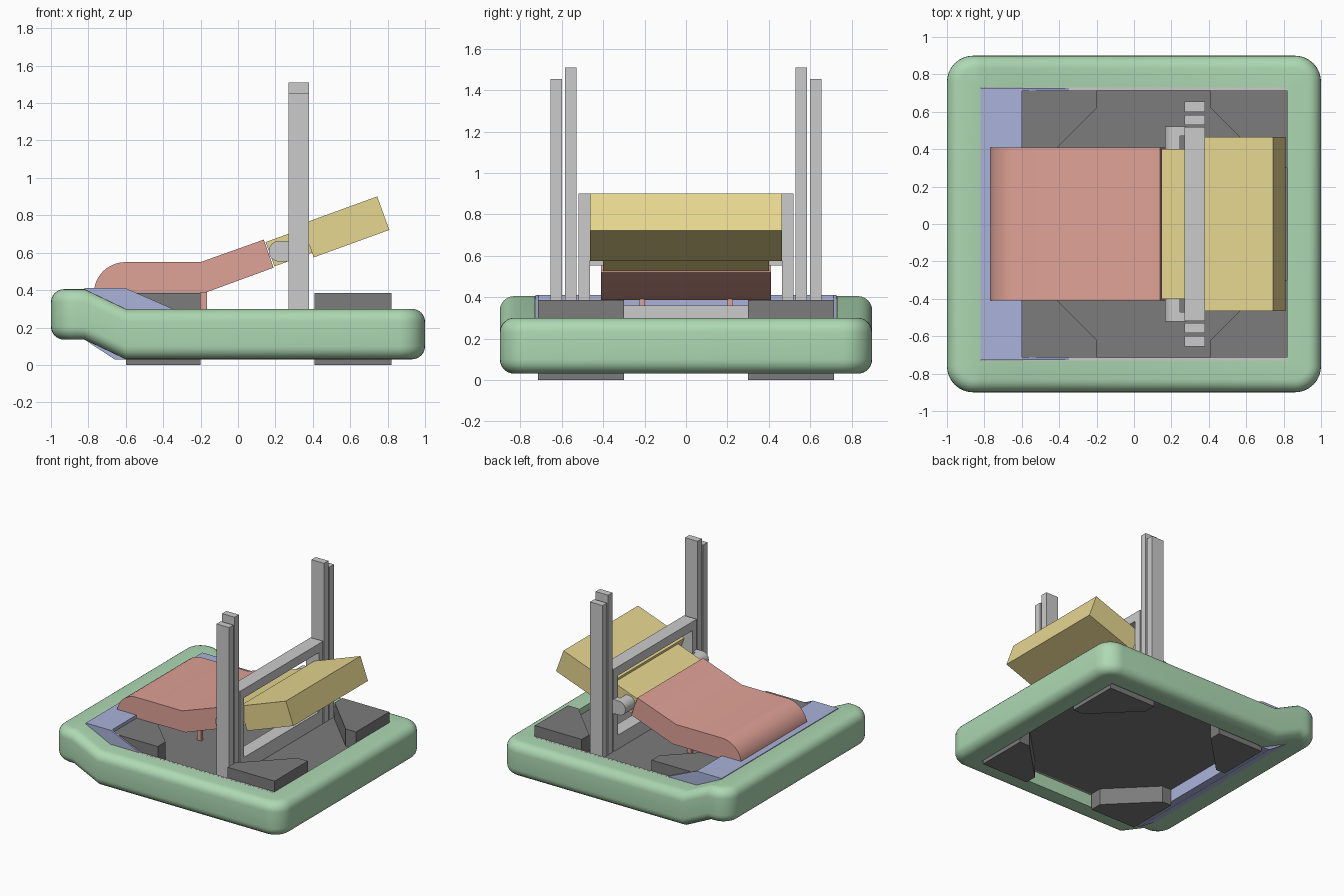
import bpy, bmesh, math
from math import cos, sin, radians, pi

if "Cube" in bpy.data.objects:
    bpy.data.objects.remove(bpy.data.objects["Cube"])


def mat(name, rgb):
    m = bpy.data.materials.new(name)
    m.diffuse_color = (*rgb, 1)
    m.use_nodes = True
    m.node_tree.nodes["Principled BSDF"].inputs["Base Color"].default_value = m.diffuse_color
    return m


GREEN = mat("bumper_green", (0.42, 0.69, 0.45))
BLUE = mat("panel_blue", (0.40, 0.45, 0.70))
RED = mat("intake_red", (0.74, 0.36, 0.31))
YELLOW = mat("arm_yellow", (0.80, 0.68, 0.28))
DARK = mat("chassis_dark", (0.2, 0.2, 0.2))


def finish(name, bm, material=None, smooth=False):
    bmesh.ops.recalc_face_normals(bm, faces=bm.faces)
    me = bpy.data.meshes.new(name)
    bm.to_mesh(me)
    bm.free()
    ob = bpy.data.objects.new(name, me)
    bpy.context.collection.objects.link(ob)
    if material:
        me.materials.append(material)
    if smooth:
        bpy.context.view_layer.objects.active = ob
        ob.select_set(True)
        bpy.ops.object.shade_smooth_by_angle(angle=radians(30))
        ob.select_set(False)
    return ob


def prism(name, pts, a, b, axis="y", material=None, smooth=False):
    """Extrude an (x,z) outline along y, or an (x,y) outline along z."""
    bm = bmesh.new()
    put = (lambda p, t: (p[0], t, p[1])) if axis == "y" else (lambda p, t: (p[0], p[1], t))
    lo = [bm.verts.new(put(p, a)) for p in pts]
    hi = [bm.verts.new(put(p, b)) for p in pts]
    bm.faces.new(lo)
    bm.faces.new(hi)
    n = len(pts)
    for i in range(n):
        j = (i + 1) % n
        bm.faces.new((lo[i], lo[j], hi[j], hi[i]))
    return finish(name, bm, material, smooth)


def box(name, x, y, z, material=None):
    return prism(name, [(x[0], z[0]), (x[1], z[0]), (x[1], z[1]), (x[0], z[1])],
                 y[0], y[1], "y", material)


# Bumper: rounded ring that steps up toward the -x end
R, F, IX, IY = 0.14, 0.07, 0.82, 0.73


def lift(x):
    return 0.105 * min(1, max(0, (-0.6 - x) / 0.22))


section = [(None, 0.30)]
section += [(F - F * sin(t), 0.30 - F + F * cos(t)) for t in [i * pi / 12 for i in range(7)]]
section += [(F - F * cos(t), 0.03 + F - F * sin(t)) for t in [i * pi / 12 for i in range(7)]]
section += [(None, 0.03)]


def path(k):
    pts = []
    for q, (sx, sy) in enumerate([(1, 1), (-1, 1), (-1, -1), (1, -1)]):
        for i in range(9):
            a = q * pi / 2 + i * pi / 16
            pts.append((sx * (1 - R) + (R - k) * cos(a), sy * (0.9 - R) + (R - k) * sin(a)))
        if q in (0, 2):
            xs = (-0.6, -0.82) if q == 0 else (-0.82, -0.6)
            pts += [(x, sy * (0.9 - k)) for x in xs]
    return pts


bm = bmesh.new()
rings = []
for k, z in section:
    pts = path(k or 0)
    if k is None:
        pts = [(max(-IX, min(IX, x)), max(-IY, min(IY, y))) for x, y in pts]
    rings.append([bm.verts.new((x, y, z + lift(x))) for x, y in pts])
for r in range(len(rings)):
    p, q = rings[r], rings[(r + 1) % len(rings)]
    for i in range(len(p)):
        j = (i + 1) % len(p)
        bm.faces.new((p[i], p[j], q[j], q[i]))
bmesh.ops.remove_doubles(bm, verts=bm.verts, dist=1e-5)
finish("bumper", bm, GREEN, True)

# Chassis deck and four chamfered corner drive modules
box("deck", (-0.6, 0.82), (-0.715, 0.715), (0.13, 0.25), DARK)
for s in (-1, 1):
    front = [(-0.6, 0.715), (-0.2, 0.715), (-0.2, 0.62), (-0.52, 0.3), (-0.6, 0.3)]
    rear = [(0.82, 0.715), (0.41, 0.715), (0.41, 0.62), (0.73, 0.3), (0.82, 0.3)]
    for label, shape in (("front", front), ("rear", rear)):
        prism(label + "_drive_module", [(x, s * y) for x, y in shape], 0, 0.385, "z", DARK)
    # Side rails and sloping blue side plates
    box("side_rail", (-0.6, 0.82), (s * 0.714, s * 0.729), (0.13, 0.30))
    prism("side_plate", [(-0.82, 0.135), (-0.66, 0.03), (-0.6, 0.03), (-0.2, 0.14),
                         (-0.2, 0.235), (-0.6, 0.41), (-0.82, 0.41)],
          s * 0.712, s * 0.727, "y", BLUE)

# Nose panel
prism("nose_panel", [(-0.82, 0.135), (-0.66, 0.03), (-0.6, 0.03), (-0.6, 0.41), (-0.82, 0.41)],
      -0.72, 0.72, "y", BLUE)

# Intake body with rounded nose, on two legs
arc = [(-0.6 - 0.17 * cos(t), 0.385 + 0.165 * sin(t)) for t in [i * pi / 20 for i in range(11)]]
prism("intake_body", arc + [(-0.2, 0.55), (0.138, 0.67), (0.19, 0.52), (-0.17, 0.388)],
      -0.41, 0.41, "y", RED, True)
for s in (-1, 1):
    box("intake_leg", (-0.2, -0.165), (s * 0.2, s * 0.225), (0.25, 0.42), RED)


# Tilted arm: narrow neck and wide head
def tilted(name, x, z, length, depth, half):
    c, n = cos(radians(20)), sin(radians(20))
    prism(name, [(x, z), (x + length * c, z + length * n),
                 (x + length * c - depth * n, z + length * n + depth * c),
                 (x - depth * n, z + depth * c)], -half, half, "y", YELLOW)


tilted("arm_neck", 0.195, 0.527, 0.25, 0.138, 0.40)
tilted("arm_head", 0.405, 0.575, 0.43, 0.19, 0.465)

# Lift mast: three stages of uprights per side, with pivots
for s in (-1, 1):
    for label, y, top in (("carriage", 0.465, 0.90), ("inner", 0.53, 1.51), ("outer", 0.60, 1.455)):
        box(label + "_upright", (0.27, 0.38), (s * y, s * (y + 0.054)), (0.25, top))
    cap = [(0.22 - 0.055 * sin(t), 0.608 + 0.055 * cos(t)) for t in [i * pi / 16 for i in range(17)]]
    prism("pivot", cap + [(0.245, 0.553), (0.245, 0.663)], s * 0.395, s * 0.52, "y", None, True)
    box("pivot_bracket", (0.24, 0.28), (s * 0.47, s * 0.52), (0.553, 0.663))

# Carriage crossbars
for z in (0.25, 0.83):
    box("carriage_crossbar", (0.27, 0.38), (-0.47, 0.47), (z, z + (0.11 if z < 0.5 else 0.07)))
